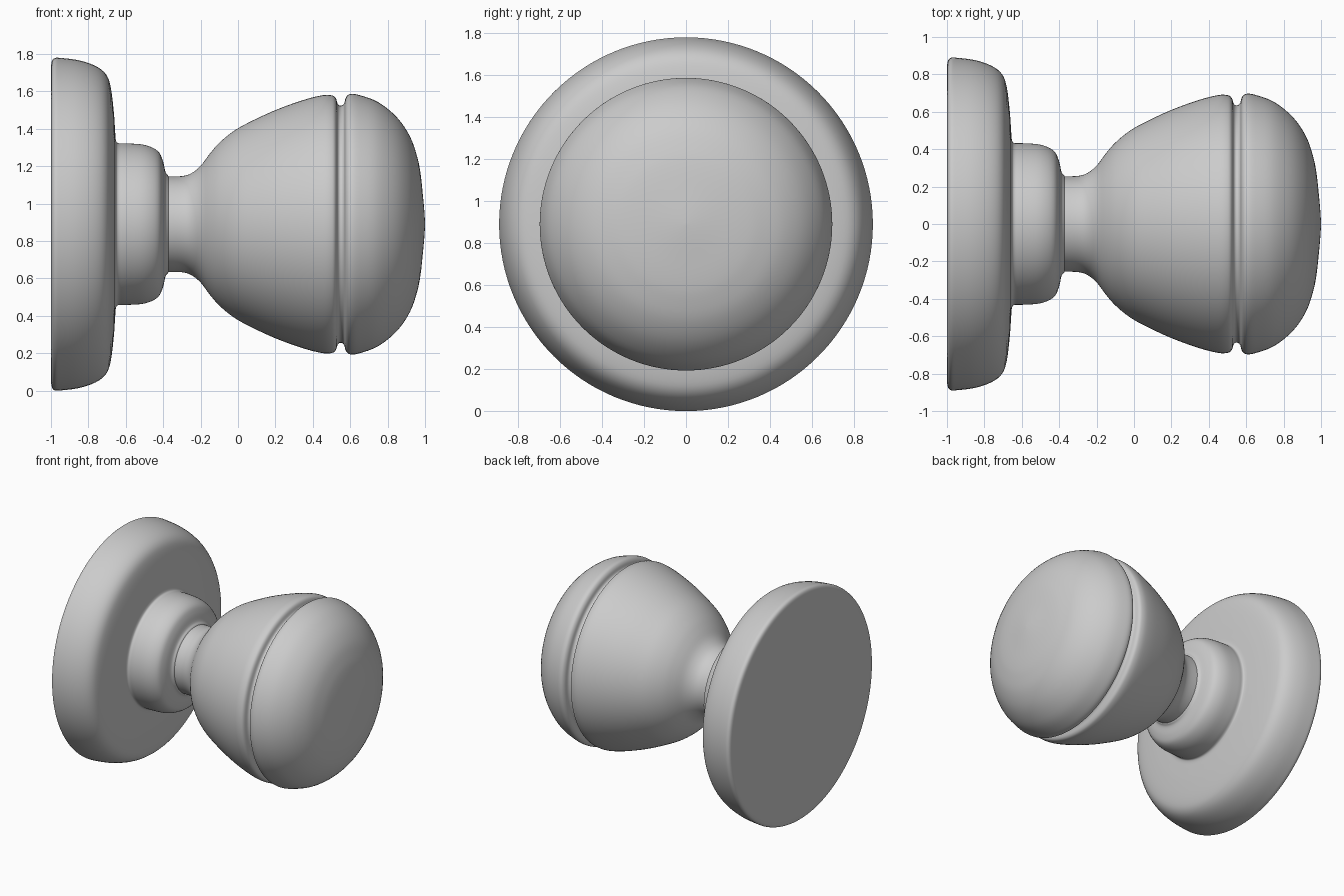
import bpy, bmesh, math
from mathutils import Vector

if "Cube" in bpy.data.objects:
    bpy.data.objects.remove(bpy.data.objects["Cube"])

AXIS_Z = 0.89
SIDES = 128


def smooth_curve(points, steps=4):
    """Catmull-Rom interpolation through (x, radius) points."""
    p = [Vector(q) for q in points]
    p = [p[0]] + p + [p[-1]]
    out = []
    for a, b, c, d in zip(p, p[1:], p[2:], p[3:]):
        for i in range(steps):
            t = i / steps
            out.append(0.5 * (2 * b + (c - a) * t + (2 * a - 5 * b + 4 * c - d) * t * t
                              + (3 * b - a - 3 * c + d) * t ** 3))
    return out + [p[-1]]


def lathe(name, profile):
    """Revolve an (x, radius) profile around the horizontal x axis."""
    bm = bmesh.new()
    verts = [bm.verts.new((x, 0, max(r, 0))) for x, r in profile]
    edges = [bm.edges.new(e) for e in zip(verts, verts[1:])]
    bmesh.ops.spin(bm, geom=verts + edges, cent=(0, 0, 0), axis=(1, 0, 0),
                   angle=2 * math.pi, steps=SIDES, use_duplicate=False)
    bmesh.ops.remove_doubles(bm, verts=bm.verts, dist=1e-5)
    bmesh.ops.recalc_face_normals(bm, faces=bm.faces)
    # Face normals must point away from the axis
    side = max(bm.faces, key=lambda f: f.calc_center_median().yz.length)
    if side.normal.yz.dot(side.calc_center_median().yz) < 0:
        bmesh.ops.reverse_faces(bm, faces=bm.faces)
    mesh = bpy.data.meshes.new(name)
    bm.to_mesh(mesh)
    bm.free()
    obj = bpy.data.objects.new(name, mesh)
    obj.location.z = AXIS_Z
    bpy.context.collection.objects.link(obj)
    bpy.ops.object.select_all(action='DESELECT')
    obj.select_set(True)
    bpy.context.view_layer.objects.active = obj
    bpy.ops.object.shade_smooth_by_angle(angle=math.radians(35))
    return obj


# Wall plate with flat back, rounded rim and stepped collar
plate_rim = [(-1, 0.84), (-0.995, 0.872), (-0.98, 0.888), (-0.95, 0.889),
             (-0.85, 0.876), (-0.76, 0.845), (-0.705, 0.80), (-0.68, 0.73),
             (-0.664, 0.60), (-0.657, 0.50), (-0.653, 0.45), (-0.64, 0.433),
             (-0.60, 0.432), (-0.50, 0.424), (-0.43, 0.392), (-0.402, 0.34),
             (-0.388, 0.28), (-0.375, 0.262), (-0.37, 0.253)]
lathe("wall_plate", [(-1, 0)] + smooth_curve(plate_rim))

# Knob: neck, flared body, decorative groove and domed end
knob_outline = [(-0.373, 0.255), (-0.30, 0.257), (-0.25, 0.272), (-0.20, 0.312),
                (-0.15, 0.378), (-0.10, 0.435), (-0.03, 0.493), (0.05, 0.54),
                (0.20, 0.61), (0.35, 0.664), (0.45, 0.689), (0.50, 0.689),
                (0.522, 0.675), (0.534, 0.642), (0.55, 0.634), (0.567, 0.645),
                (0.577, 0.678), (0.60, 0.696), (0.65, 0.690), (0.75, 0.652),
                (0.85, 0.571), (0.92, 0.468), (0.958, 0.36), (0.976, 0.27),
                (0.989, 0.15), (0.997, 0.06), (1.0, 0)]
lathe("knob", smooth_curve(knob_outline))
